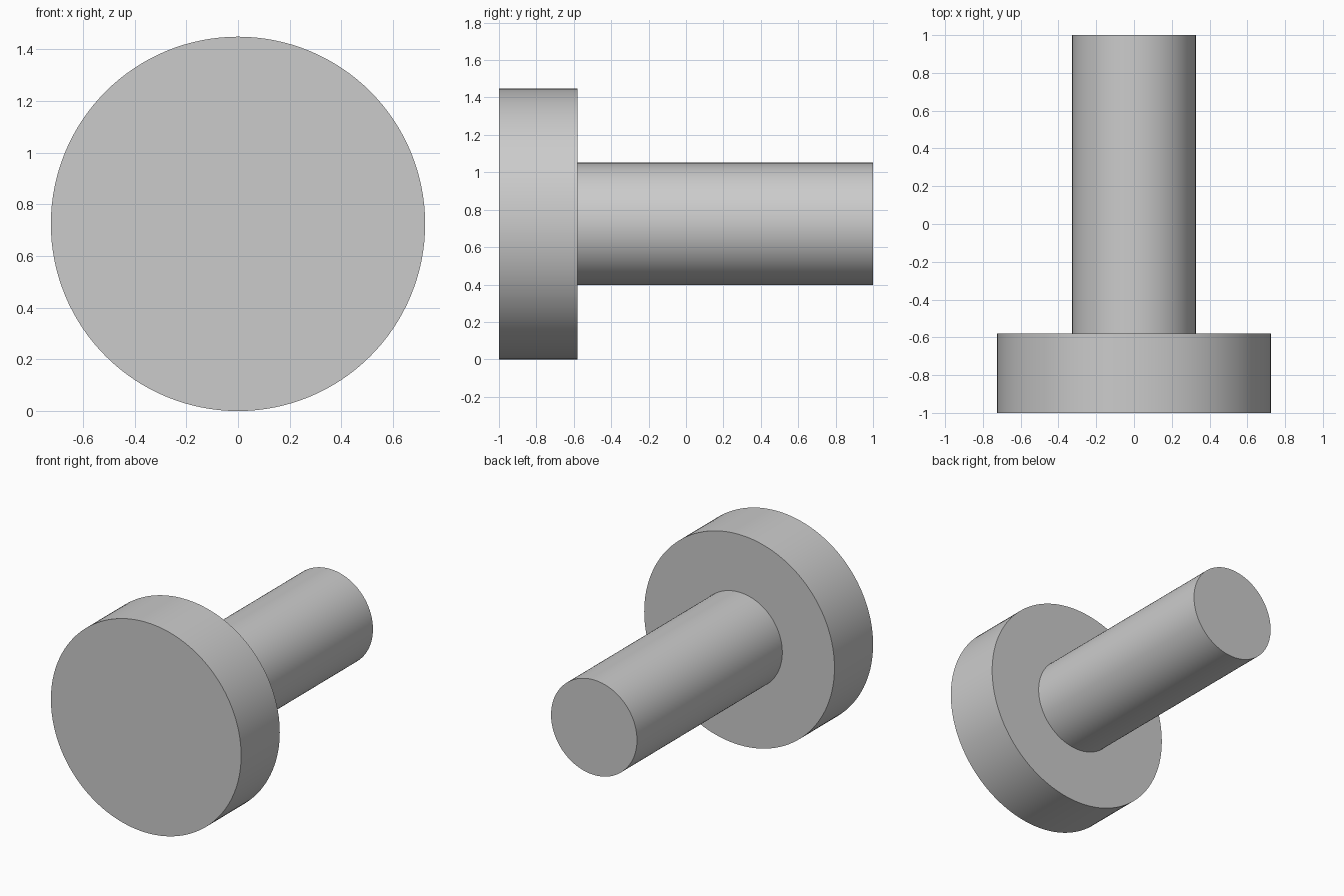
import bpy
import bmesh
from math import radians, tau
from mathutils import Vector

cube = bpy.data.objects.get("Cube")
if cube:
    bpy.data.objects.remove(cube, do_unlink=True)

HEAD_RADIUS = 0.724
SHAFT_RADIUS = 0.327
SEGMENTS = 128

# Plain grey finish
grey = bpy.data.materials.new("plain_grey")
grey.use_nodes = True
colour = (0.6, 0.6, 0.6, 1)
grey.diffuse_color = colour
grey.node_tree.nodes["Principled BSDF"].inputs["Base Color"].default_value = colour

# Half profile of the round head and shaft: (radius, y)
profile = [(0, -1), (HEAD_RADIUS, -1), (HEAD_RADIUS, -0.58),
           (SHAFT_RADIUS, -0.58), (SHAFT_RADIUS, 1), (0, 1)]

# Turn the profile about the y axis into one closed solid
bm = bmesh.new()
verts = [bm.verts.new((0, y, r)) for r, y in profile]
edges = [bm.edges.new(pair) for pair in zip(verts, verts[1:])]
bmesh.ops.spin(bm, geom=verts + edges, cent=Vector((0, 0, 0)), axis=Vector((0, 1, 0)),
               angle=tau, steps=SEGMENTS, use_merge=True)
bmesh.ops.remove_doubles(bm, verts=bm.verts, dist=0.0001)
bmesh.ops.dissolve_limit(bm, angle_limit=radians(0.5), verts=bm.verts, edges=bm.edges)
bmesh.ops.recalc_face_normals(bm, faces=bm.faces)

mesh = bpy.data.meshes.new("headed_pin")
bm.to_mesh(mesh)
bm.free()
mesh.materials.append(grey)

pin = bpy.data.objects.new("headed_pin", mesh)
pin.location.z = HEAD_RADIUS
bpy.context.collection.objects.link(pin)

# Smooth round walls, crisp rims
bpy.ops.object.select_all(action='DESELECT')
pin.select_set(True)
bpy.context.view_layer.objects.active = pin
bpy.ops.object.shade_smooth_by_angle(angle=radians(30))
